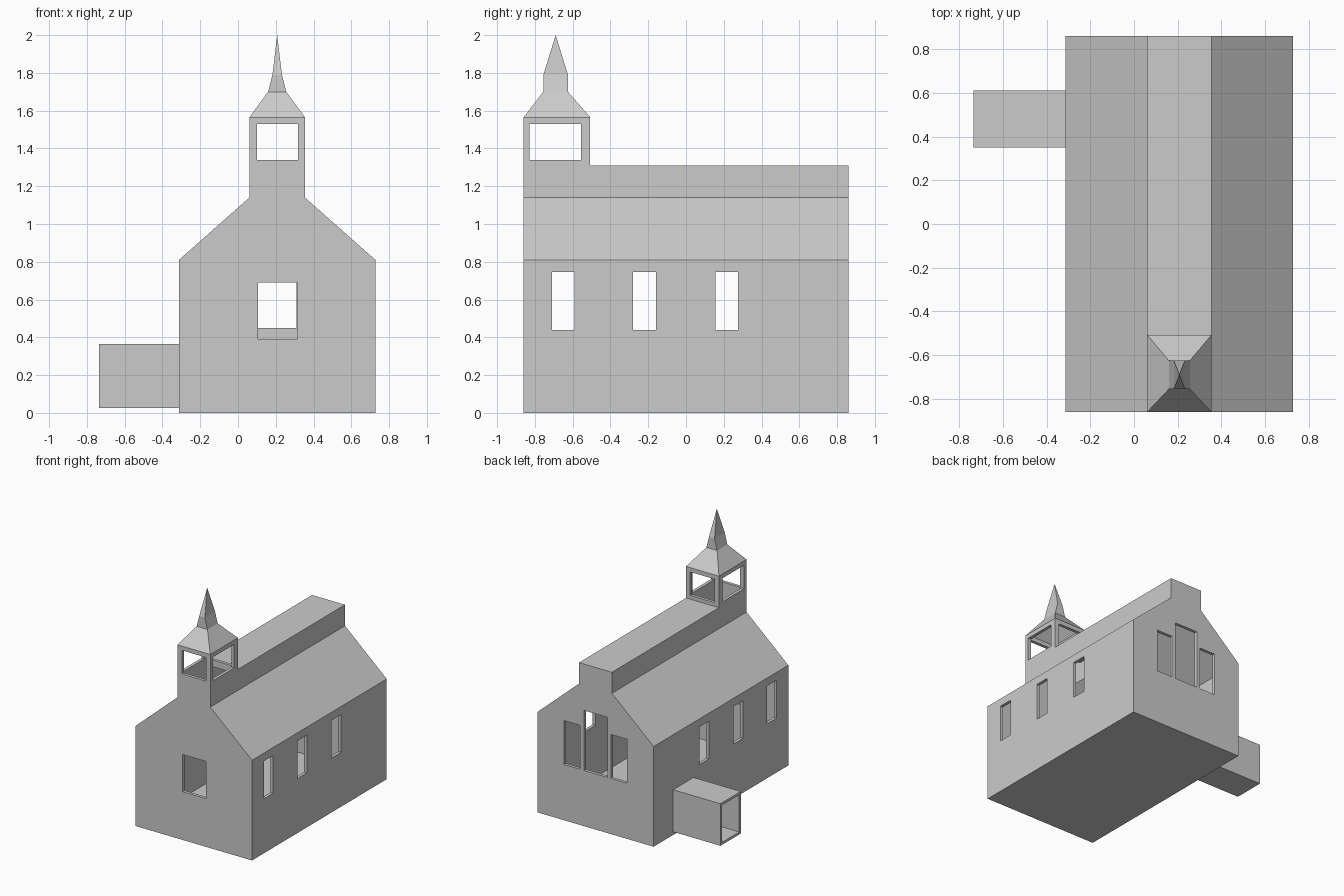
import bpy, bmesh

if "Cube" in bpy.data.objects:
    bpy.data.objects.remove(bpy.data.objects["Cube"])

CX = 0.2075          # centre line of the church
W = 0.025            # wall thickness


def new_object(name, bm):
    bmesh.ops.remove_doubles(bm, verts=bm.verts, dist=1e-5)
    bmesh.ops.recalc_face_normals(bm, faces=bm.faces)
    mesh = bpy.data.meshes.new(name)
    bm.to_mesh(mesh)
    bm.free()
    ob = bpy.data.objects.new(name, mesh)
    bpy.context.collection.objects.link(ob)
    return ob


def prism(name, half, y0, y1):
    """Extrude a mirrored half profile (offset from centre line, z) along y."""
    pts = [(CX + a, z) for a, z in half] + [(CX - a, z) for a, z in reversed(half)]
    bm = bmesh.new()
    face = bm.faces.new([bm.verts.new((x, y0, z)) for x, z in pts])
    ext = bmesh.ops.extrude_face_region(bm, geom=[face])
    verts = [v for v in ext["geom"] if isinstance(v, bmesh.types.BMVert)]
    bmesh.ops.translate(bm, verts=verts, vec=(0, y1 - y0, 0))
    return new_object(name, bm)


def box(name, x, y, z):
    bm = bmesh.new()
    bmesh.ops.create_cube(bm, size=1)
    for v in bm.verts:
        v.co = [r[0] if c < 0 else r[1] for c, r in zip(v.co, (x, y, z))]
    return new_object(name, bm)


def cut(ob, cutter):
    """Subtract the cutter, apply, and discard it."""
    cutter.hide_render = True
    mod = ob.modifiers.new("cut", "BOOLEAN")
    mod.operation, mod.solver, mod.object = "DIFFERENCE", "EXACT", cutter
    bpy.context.view_layer.update()
    deps = bpy.context.evaluated_depsgraph_get()
    mesh = bpy.data.meshes.new_from_object(ob.evaluated_get(deps))
    ob.modifiers.clear()
    ob.data = mesh
    bpy.data.objects.remove(cutter)


# Hollow nave with raised ridge and bell tower
nave = prism("nave_and_tower",
             [(0.52, 0), (0.52, 0.81), (0.147, 1.14), (0.147, 1.565)], -0.86, 0.86)
cut(nave, box("trim", (-1, 1), (-0.507, 1), (1.31, 2)))
inner = prism("inside",
              [(0.52 - W, 0.02), (0.52 - W, 0.798), (0.147 - W, 1.128), (0.147 - W, 1.6)],
              -0.86 + W, 0.86 - W)
cut(inner, box("trim", (-1, 1), (-0.507 - W, 1), (1.31 - W, 2)))
cut(nave, inner)

# Side windows, through both walls
for y in (-0.65, -0.22, 0.215):
    cut(nave, box("side_window", (-1, 1), (y - 0.06, y + 0.06), (0.44, 0.745)))
# Front window
cut(nave, box("front_window", (0.105, 0.315), (-1, -0.7), (0.39, 0.69)))
# Back windows, tall one in the middle
for x0, x1, top in ((0.10, 0.31, 0.935), (0.345, 0.49, 0.805), (-0.075, 0.07, 0.805)):
    cut(nave, box("back_window", (x0, x1), (0.7, 1), (0.45, top)))
# Belfry openings, both directions
cut(nave, box("belfry_side", (-0.2, 0.6), (-0.828, -0.555), (1.34, 1.53)))
cut(nave, box("belfry_front", (0.10, 0.318), (-1, -0.4), (1.34, 1.53)))

# Hollow belfry roof and spire, lofted from inside apex out to the tip
rings = [  # half width, y front, y back, z
    (0.0, -0.69, -0.69, 1.72),
    (0.03, -0.735, -0.645, 1.69),
    (0.147 - W, -0.86 + W, -0.507 - W, 1.565),
    (0.147, -0.86, -0.507, 1.565),
    (0.048, -0.755, -0.625, 1.70),
    (0.025, -0.755, -0.625, 1.79),
    (0.0, -0.69, -0.69, 2.0),
]
bm = bmesh.new()
loops = [[bm.verts.new((CX + sx * w, yb if back else yf, z))
          for sx, back in ((-1, 0), (1, 0), (1, 1), (-1, 1))] for w, yf, yb, z in rings]
for a, b in zip(loops, loops[1:]):
    for i in range(4):
        j = (i + 1) % 4
        bm.faces.new((a[i], a[j], b[j], b[i]))
new_object("spire", bm)

# Side porch, open at its outer end
porch = box("side_porch", (-0.735, -0.30), (0.35, 0.61), (0.025, 0.365))
cut(porch, box("porch_inside", (-1, 0), (0.37, 0.59), (0.045, 0.345)))
